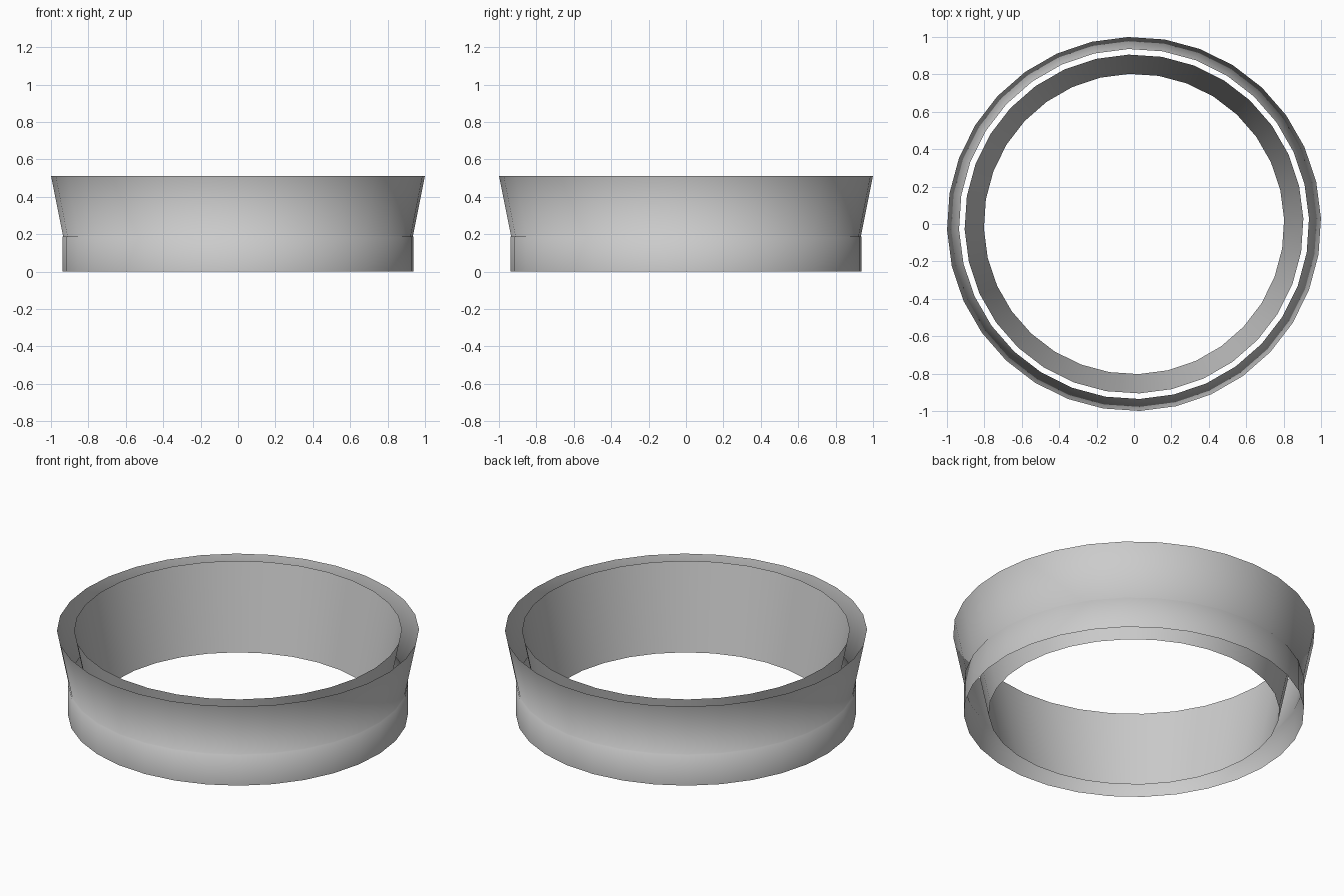
import bpy, bmesh, math

if "Cube" in bpy.data.objects:
    bpy.data.objects.remove(bpy.data.objects["Cube"])

SIDES = 32
TURN = math.radians(1.8)  # slight rotation of the polygon corners


def lathe(name, profile):
    """Open surface of revolution from (radius, z) points."""
    bm = bmesh.new()
    rings = []
    for r, z in profile:
        rings.append([bm.verts.new((r * math.cos(TURN + i * math.tau / SIDES),
                                    r * math.sin(TURN + i * math.tau / SIDES), z))
                      for i in range(SIDES)])
    for low, high in zip(rings, rings[1:]):
        for i in range(SIDES):
            j = (i + 1) % SIDES
            face = bm.faces.new((low[i], low[j], high[j], high[i]))
            face.smooth = True
    mesh = bpy.data.meshes.new(name)
    bm.to_mesh(mesh)
    bm.free()
    obj = bpy.data.objects.new(name, mesh)
    bpy.context.collection.objects.link(obj)
    return obj


# Outer wall: straight base, tiny ledge, flared upper part
lathe("outer_wall", [(0.94, 0.0), (0.94, 0.187), (0.936, 0.19), (1.0, 0.51)])

# Inner wall: separate cone, open at top and bottom
lathe("inner_wall", [(0.803, 0.0), (0.906, 0.51)])
